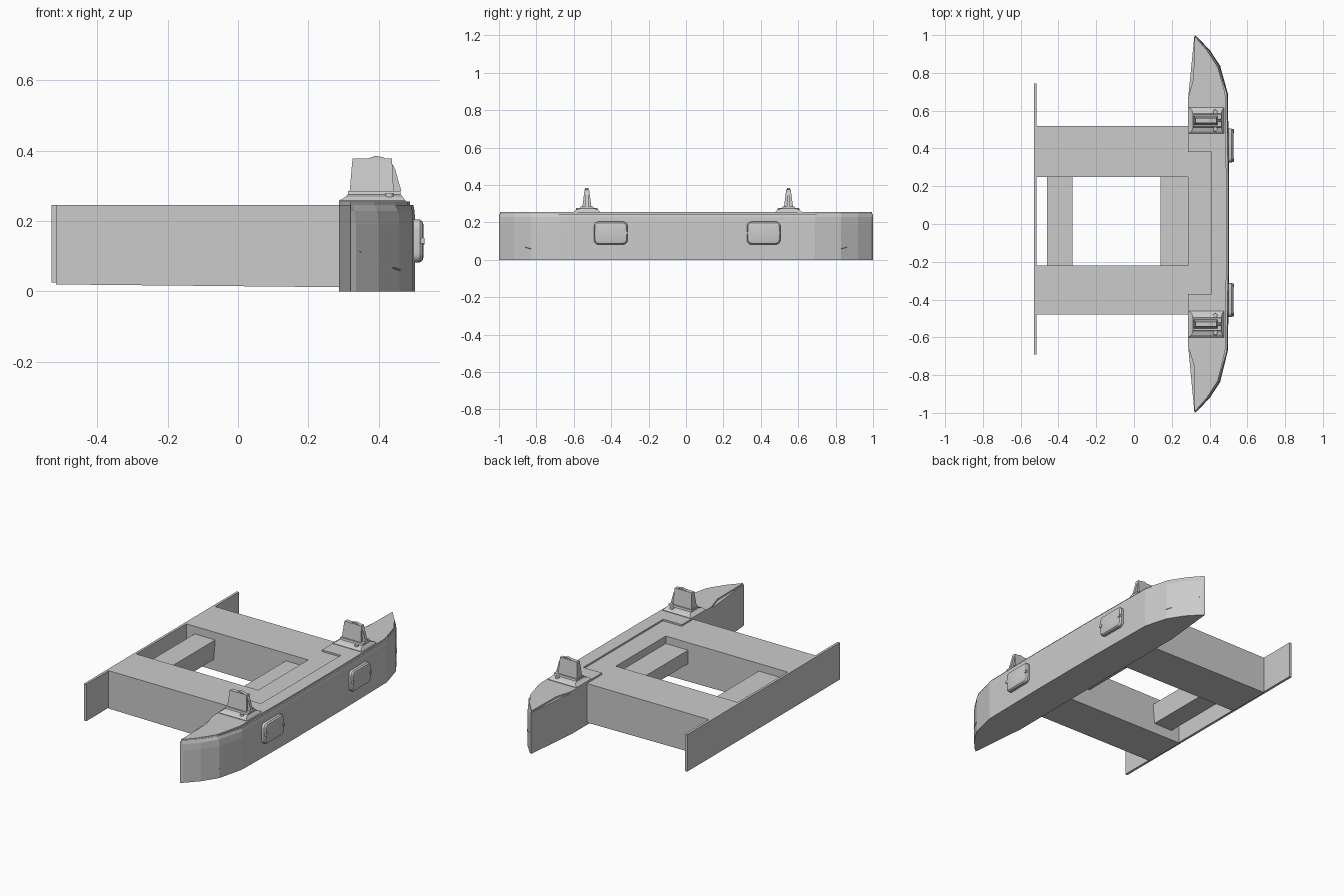
import bpy, bmesh, math
from mathutils import Vector

if "Cube" in bpy.data.objects:
    bpy.data.objects.remove(bpy.data.objects["Cube"])

GREY = bpy.data.materials.new("light_grey")
GREY.diffuse_color = (0.6, 0.6, 0.6, 1)
GREY.use_nodes = True
GREY.node_tree.nodes["Principled BSDF"].inputs["Base Color"].default_value = GREY.diffuse_color


def finish(name, bm, smooth=False):
    bmesh.ops.recalc_face_normals(bm, faces=bm.faces)
    me = bpy.data.meshes.new(name)
    bm.to_mesh(me)
    bm.free()
    me.materials.append(GREY)
    ob = bpy.data.objects.new(name, me)
    bpy.context.collection.objects.link(ob)
    if smooth:
        bpy.ops.object.select_all(action='DESELECT')
        ob.select_set(True)
        bpy.context.view_layer.objects.active = ob
        bpy.ops.object.shade_smooth_by_angle(angle=math.radians(30))
    return ob


def loft(name, rings, smooth=False):
    """Skin a stack of equal-length point rings and cap both ends."""
    bm = bmesh.new()
    vs = [[bm.verts.new(p) for p in r] for r in rings]
    n = len(rings[0])
    for a, b in zip(vs, vs[1:]):
        for i in range(n):
            j = (i + 1) % n
            bm.faces.new((a[i], a[j], b[j], b[i]))
    bm.faces.new(vs[0][::-1])
    bm.faces.new(vs[-1])
    return finish(name, bm, smooth)


def rect(x0, x1, y0, y1, z):
    return [(x0, y0, z), (x1, y0, z), (x1, y1, z), (x0, y1, z)]


def box(name, x0, x1, y0, y1, z0, z1):
    return loft(name, [rect(x0, x1, y0, y1, z0), rect(x0, x1, y0, y1, z1)])


def prism_y(name, pts, y0, y1):
    return loft(name, [[(x, y, z) for x, z in pts] for y in (y0, y1)])


# End plate and the two wide crossbeams, undersides dropping toward the hull
box("end_plate", -0.53, -0.515, -0.69, 0.745, 0.025, 0.245)
beam = [(-0.517, 0.02), (0.30, 0.012), (0.30, 0.245), (-0.517, 0.245)]
prism_y("front_crossbeam", beam, -0.48, -0.22)
prism_y("back_crossbeam", beam, 0.25, 0.52)

# Slim braces between the crossbeams
prism_y("outer_brace", [(-0.46, 0.08), (-0.335, 0.08), (-0.325, 0.2), (-0.46, 0.2)], -0.23, 0.26)
prism_y("inner_brace", [(0.14, 0.12), (0.30, 0.12), (0.30, 0.2), (0.14, 0.2)], -0.23, 0.26)

# Hull: pointed at both ends, flat on the inner side, upper bow edge rolled inward
outer = [(0.335, -0.99), (0.40, -0.92), (0.458, -0.83), (0.497, -0.67), (0.503, -0.25),
         (0.503, 0.25), (0.497, 0.69), (0.458, 0.83), (0.40, 0.92), (0.335, 0.99)]
inner = [(0.32, 1.0), (0.287, 0.67), (0.287, -0.65), (0.32, -1.0)]


def hull_ring(z, inset):
    pts = [(max(x - inset * (1 if abs(y) > 0.7 else 0.4), 0.325), y, z) for x, y in outer]
    return pts + [(x, y, z) for x, y in inner]


loft("hull", [hull_ring(0, 0), hull_ring(0.19, 0), hull_ring(0.228, 0.004), hull_ring(0.245, 0.013)])

# Deck layer with a shallow recess beside the crossbeams
deck = [(max(x - 0.014, 0.325), y) for x, y in outer]
deck += [(0.32, 0.995), (0.315, 0.77), (0.287, 0.67), (0.287, 0.38), (0.41, 0.38),
         (0.41, -0.37), (0.287, -0.37), (0.287, -0.65), (0.318, -0.75), (0.32, -0.995)]
loft("deck", [[(x, y, z) for x, y in deck] for z in (0.243, 0.255)])

# Thin spray rail on the outer face of each bow
for s, label in ((-1, "front"), (1, "back")):
    rail = [(0.345, 0.98, 0.115), (0.402, 0.92, 0.083), (0.461, 0.83, 0.06),
            (0.452, 0.83, 0.055), (0.395, 0.92, 0.078), (0.337, 0.98, 0.11)]
    loft(label + "_bow_rail", [[(x, s * y, z + d) for x, y, z in rail] for d in (0, 0.004)])


def rounded(x, cy, cz, hy, hz, r, seg=5):
    """Rounded rectangle in the yz plane."""
    pts = []
    for k, (sy, sz) in enumerate(((1, 1), (-1, 1), (-1, -1), (1, -1))):
        for i in range(seg + 1):
            a = math.pi / 2 * (k + i / seg)
            pts.append((x, cy + sy * (hy - r) + r * math.cos(a), cz + sz * (hz - r) + r * math.sin(a)))
    return pts


# Side fenders with a raised rim and small end clips
for cy, label in ((-0.402, "front"), (0.415, "back")):
    loft(label + "_fender", [rounded(0.49, cy, 0.143, 0.09, 0.061, 0.025),
                             rounded(0.516, cy, 0.143, 0.09, 0.061, 0.025),
                             rounded(0.524, cy, 0.143, 0.084, 0.055, 0.022),
                             rounded(0.527, cy, 0.143, 0.074, 0.045, 0.018)], True)
    for s in (-1, 1):
        y = cy + s * 0.078
        loft(label + "_fender_clip", [rounded(x, y, 0.143, 0.01, 0.009, 0.004) for x in (0.51, 0.53)])

# Mooring posts: flared foot, tapered blade, curved rear fin and bolts
for cy, label in ((-0.53, "front"), (0.548, "back")):
    foot = [(0.287, 0.478, 0.07, 0.25), (0.287, 0.476, 0.07, 0.258), (0.305, 0.468, 0.058, 0.268),
            (0.312, 0.462, 0.036, 0.275), (0.312, 0.462, 0.033, 0.285)]
    loft(label + "_post_foot", [rect(a, b, cy - h, cy + h, z) for a, b, h, z in foot])
    loft(label + "_post", [rect(0.317, 0.442, cy - 0.024, cy + 0.024, 0.283),
                           rect(0.325, 0.437, cy - 0.012, cy + 0.012, 0.377)])
    fin = [(0.37, 0.285), (0.464, 0.285), (0.455, 0.315), (0.447, 0.345),
           (0.435, 0.368), (0.412, 0.381), (0.39, 0.385), (0.37, 0.378)]
    prism_y(label + "_post_fin", fin, cy - 0.009, cy + 0.009)
    for s in (-1, 1):
        bm = bmesh.new()
        bmesh.ops.create_cone(bm, cap_ends=True, segments=12, radius1=0.013, radius2=0.011, depth=0.02)
        bmesh.ops.translate(bm, verts=bm.verts, vec=Vector((0.43, cy + s * 0.046, 0.268)))
        finish(label + "_post_bolt", bm, True)
